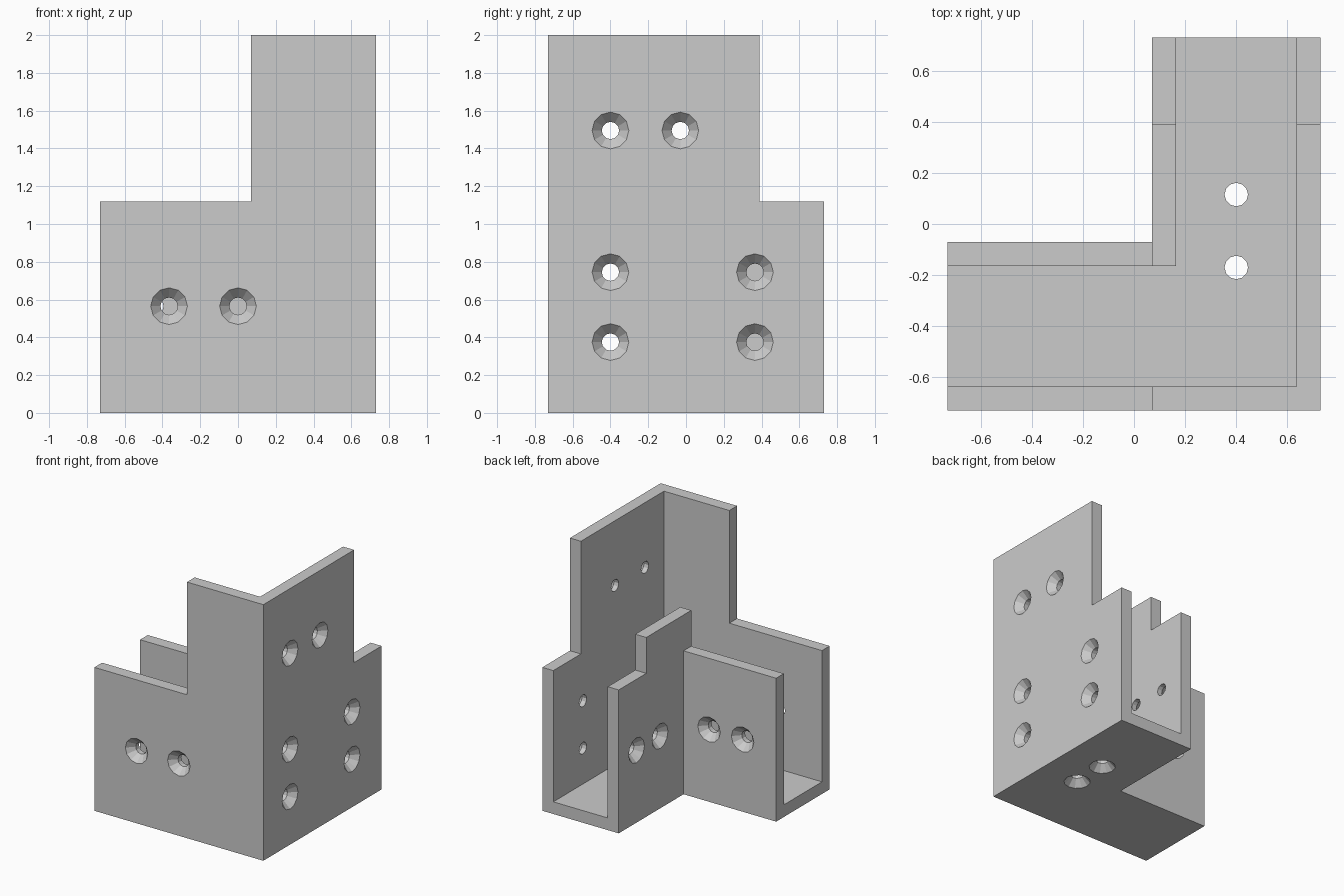
import bpy, bmesh
from math import cos, sin, pi
from mathutils import Vector

cube = bpy.data.objects.get("Cube")
if cube:
    bpy.data.objects.remove(cube, do_unlink=True)

HALF = 0.73      # half width of the footprint
INNER = 0.07     # outer side of the two short walls
WALL = 0.095     # sheet thickness
LOW, MID, TALL = 1.12, 1.4, 2.0
FAR = 1.2        # cutters reach past the block

grey = bpy.data.materials.new("plain grey")
grey.use_nodes = True
colour = (0.6, 0.6, 0.6, 1)
grey.diffuse_color = colour
grey.node_tree.nodes["Principled BSDF"].inputs["Base Color"].default_value = colour


def make_object(name, bm):
    bmesh.ops.recalc_face_normals(bm, faces=bm.faces)
    mesh = bpy.data.meshes.new(name)
    bm.to_mesh(mesh)
    bm.free()
    mesh.materials.append(grey)
    obj = bpy.data.objects.new(name, mesh)
    bpy.context.collection.objects.link(obj)
    return obj


def prism(name, outline, z0, z1):
    bm = bmesh.new()
    face = bm.faces.new([bm.verts.new((x, y, z0)) for x, y in outline])
    top = bmesh.ops.extrude_face_region(bm, geom=[face])["geom"]
    verts = [v for v in top if isinstance(v, bmesh.types.BMVert)]
    bmesh.ops.translate(bm, verts=verts, vec=(0, 0, z1 - z0))
    return make_object(name, bm)


def box(name, x0, x1, y0, y1, z0, z1):
    return prism(name, [(x0, y0), (x1, y0), (x1, y1), (x0, y1)], z0, z1)


def add_screw_hole(bm, spot, inward, sides=12):
    """Countersunk hole: a cone narrowing into a straight bore."""
    turn = Vector(inward).to_track_quat("Z", "Y")
    rings = []
    for radius, depth in ((0.116, -0.02), (0.046, 0.055), (0.046, 0.14)):
        ring = []
        for i in range(sides):
            a = 2 * pi * i / sides
            p = Vector((radius * cos(a), radius * sin(a), depth))
            ring.append(bm.verts.new(Vector(spot) + turn @ p))
        rings.append(ring)
    for a, b in zip(rings, rings[1:]):
        for i in range(sides):
            j = (i + 1) % sides
            bm.faces.new((a[i], a[j], b[j], b[i]))
    bm.faces.new(rings[0])
    bm.faces.new(rings[-1])


def cut(target, cutter):
    cutter.hide_render = True
    mod = target.modifiers.new("cut", "BOOLEAN")
    mod.operation = "DIFFERENCE"
    mod.solver = "EXACT"
    mod.object = cutter
    bpy.context.view_layer.update()
    graph = bpy.context.evaluated_depsgraph_get()
    mesh = bpy.data.meshes.new_from_object(target.evaluated_get(graph))
    target.modifiers.clear()
    target.data = mesh
    bpy.data.objects.remove(cutter, do_unlink=True)


# Solid L-shaped block
bracket = prism("corner_bracket", [
    (-HALF, -HALF), (HALF, -HALF), (HALF, HALF),
    (INNER, HALF), (INNER, -INNER), (-HALF, -INNER)], 0, TALL)

# L-shaped channel, open at the top and at both ends
a, b = HALF - WALL, INNER + WALL
cut(bracket, prism("channel_cutter", [
    (-FAR, -a), (a, -a), (a, FAR), (b, FAR), (b, -b), (-FAR, -b)],
    WALL, TALL + 1))

# Stepped wall heights
cut(bracket, box("short_arm_cutter", -FAR, INNER, -FAR, FAR, LOW, TALL + 1))
cut(bracket, box("back_end_cutter", -FAR, FAR, 0.39, FAR, LOW, TALL + 1))
cut(bracket, box("inner_wall_cutter", -0.2, 0.4, -0.4, FAR, MID, TALL + 1))

# Countersunk screw holes
bm = bmesh.new()
for y, z in ((-0.4, 1.495), (-0.03, 1.495), (-0.4, 0.745),
             (-0.4, 0.375), (0.365, 0.745), (0.365, 0.375)):
    add_screw_hole(bm, (HALF, y, z), (-1, 0, 0))
for x in (-0.365, 0):
    add_screw_hole(bm, (x, -HALF, 0.565), (0, 1, 0))
for x in (-0.44, -0.15):
    add_screw_hole(bm, (x, -INNER, 0.565), (0, -1, 0))
for y in (0.22, 0.51):
    add_screw_hole(bm, (INNER, y, 0.565), (1, 0, 0))
for y in (-0.17, 0.115):
    add_screw_hole(bm, (0.4, y, 0), (0, 0, 1))
cut(bracket, make_object("screw_hole_cutter", bm))
